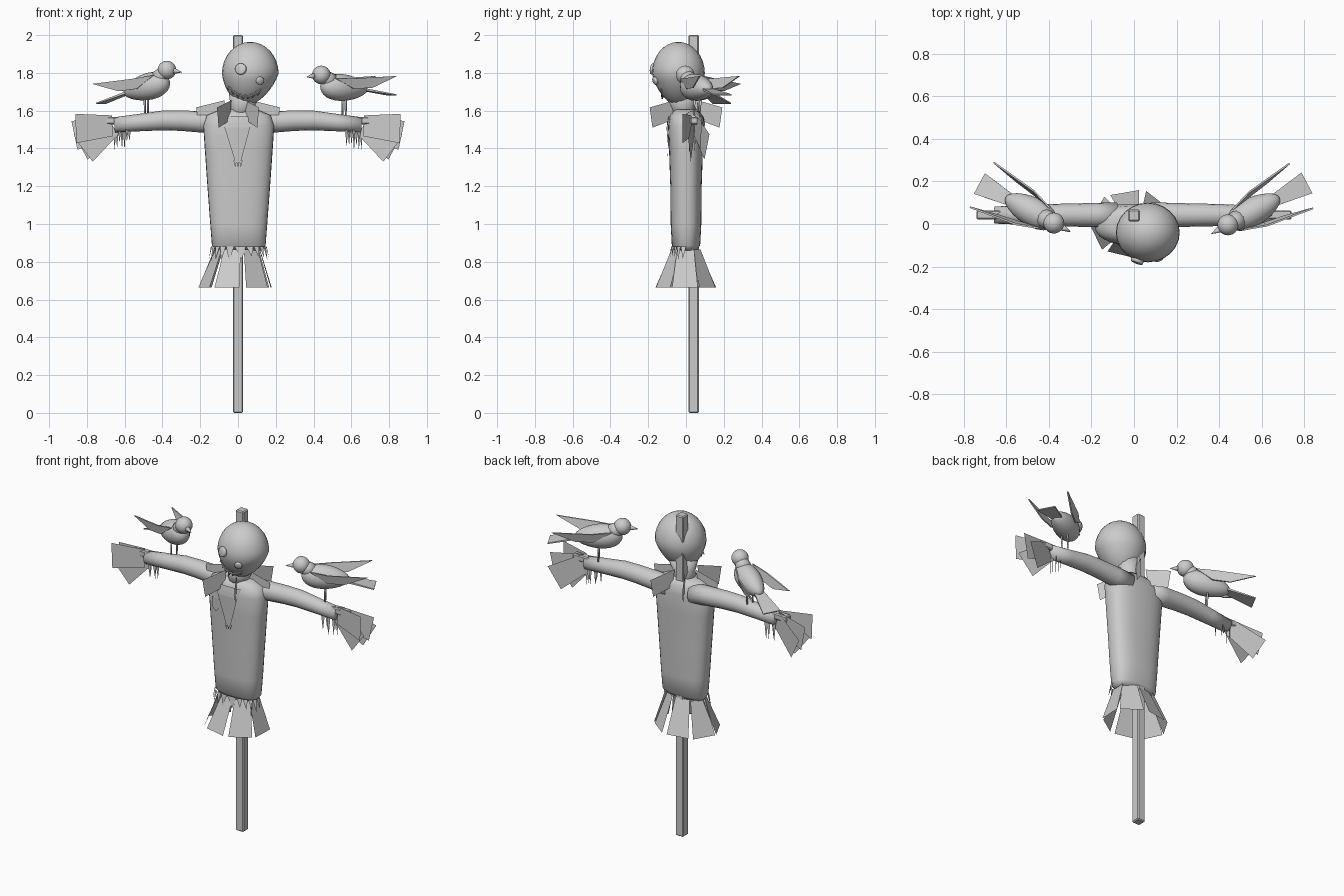
import bpy, bmesh, math, random
from mathutils import Vector, Matrix

if "Cube" in bpy.data.objects:
    bpy.data.objects.remove(bpy.data.objects["Cube"])
random.seed(4)
R = math.radians

grey = bpy.data.materials.new("plain grey")
grey.diffuse_color = (0.6, 0.6, 0.6, 1)
grey.use_nodes = True
grey.node_tree.nodes["Principled BSDF"].inputs["Base Color"].default_value = grey.diffuse_color


def add_mesh(name, verts, faces, smooth=False):
    me = bpy.data.meshes.new(name)
    me.from_pydata([tuple(v) for v in verts], [], faces)
    me.materials.append(grey)
    if smooth:
        me.polygons.foreach_set("use_smooth", [True] * len(me.polygons))
    ob = bpy.data.objects.new(name, me)
    bpy.context.collection.objects.link(ob)
    return ob


def loft(name, rings, smooth=True):
    n = len(rings[0])
    verts = [v for r in rings for v in r]
    faces = [(i * n + j, i * n + (j + 1) % n, (i + 1) * n + (j + 1) % n, (i + 1) * n + j)
             for i in range(len(rings) - 1) for j in range(n)]
    faces += [tuple(range(n - 1, -1, -1)), tuple(range(len(verts) - n, len(verts)))]
    ob = add_mesh(name, verts, faces, smooth)
    bm = bmesh.new()
    bm.from_mesh(ob.data)
    bmesh.ops.recalc_face_normals(bm, faces=bm.faces)
    bm.to_mesh(ob.data)
    bm.free()
    return ob


def tube(name, pts, n=12):
    """Round tube through (position, radius) points."""
    rings = []
    for i, (p, r) in enumerate(pts):
        a, b = Vector(pts[max(i - 1, 0)][0]), Vector(pts[min(i + 1, len(pts) - 1)][0])
        q = (b - a).to_track_quat('Z', 'Y')
        rings.append([Vector(p) + q @ Vector((r * math.cos(t), r * math.sin(t), 0))
                      for t in (2 * math.pi * k / n for k in range(n))])
    return loft(name, rings)


def box(name, c, s):
    bm = bmesh.new()
    bmesh.ops.create_cube(bm, size=1, matrix=Matrix.Translation(c) @ Matrix.Diagonal((*s, 1)))
    ob = add_mesh(name, [], [])
    bm.to_mesh(ob.data)
    bm.free()
    m = ob.modifiers.new("bevel", 'BEVEL')
    m.width = 0.006
    m.segments = 1


def ball(name, mat, shape=None):
    bm = bmesh.new()
    bmesh.ops.create_uvsphere(bm, u_segments=24, v_segments=16, radius=1)
    for v in bm.verts:
        v.co = mat @ (shape(v.co) if shape else v.co)
    ob = add_mesh(name, [], [])
    bm.to_mesh(ob.data)
    bm.free()
    ob.data.polygons.foreach_set("use_smooth", [True] * len(ob.data.polygons))


# wooden cross
box("upright_pole", (0, 0.04, 1.0), (0.055, 0.055, 2.0))
box("cross_bar", (0, 0.043, 1.547), (1.48, 0.042, 0.038))

# torso: height, half width, half depth
LEVELS = [(0.86, .125, .05), (0.885, .142, .075), (1.0, .151, .081), (1.2, .166, .083),
          (1.4, .18, .09), (1.52, .188, .095), (1.575, .17, .085), (1.605, .10, .06)]


def sup(t, e=0.78):
    return math.copysign(abs(math.cos(t)) ** e, math.cos(t)), math.copysign(abs(math.sin(t)) ** e, math.sin(t))


ANG = [2 * math.pi * k / 32 for k in range(32)]
loft("shirt_body", [[Vector((.004 + a * sup(t)[0], b * sup(t)[1], z)) for t in ANG] for z, a, b in LEVELS])


def chest(x, z, off=0.004):
    """Point just in front of the shirt."""
    for (z0, a0, b0), (z1, a1, b1) in zip(LEVELS, LEVELS[1:]):
        if z0 <= z <= z1:
            f = (z - z0) / (z1 - z0)
            a, b = a0 + (a1 - a0) * f, b0 + (b1 - b0) * f
            u = min(abs(x - .004) / a, 1) ** (2 / .78)
            return Vector((x, -b * (1 - u) ** .39 - off, z))
    return Vector((x, -0.06, z))


# bib with torn lower edge, and chest patch
cols, rows = 6, 8
bv, bf = [], []
for i in range(rows + 1):
    f = i / rows
    z = 1.57 - 0.24 * f
    for j in range(cols + 1):
        bv.append(chest(-.09 + .075 * f + (.17 - .14 * f) * j / cols, z, .008))
for i in range(rows):
    for j in range(cols):
        k = i * (cols + 1) + j
        bf.append((k, k + cols + 1, k + cols + 2, k + 1))
add_mesh("bib", bv, bf)
for x in (-.015, .0, .015):
    add_mesh("bib_tear", [chest(x - .009, 1.335, .008), chest(x, 1.3, .008), chest(x + .009, 1.335, .008)], [(0, 1, 2)])
add_mesh("chest_patch", [chest(x, z, .007) for x, z in
         ((-.122, 1.475), (-.122, 1.41), (-.09, 1.39), (-.065, 1.415), (-.065, 1.475))], [(0, 1, 2, 3, 4)])

# torn shirt hem along the front
for k in range(11):
    t0 = R(185 + k * 16)
    p = []
    for dt, z, s in ((0, .88, 1.02), (R(8), .80 + random.uniform(0, .03), 1.12), (R(15), .88, 1.02)):
        c, s2 = sup(t0 + dt)
        p.append((.004 + .145 * s * c, .078 * s * s2, z))
    add_mesh("hem_tear", p, [(0, 1, 2)])

# straw skirt under the shirt
for k in range(7):
    t = R(255 + k * 360 / 7)
    top = Vector((.0 + .115 * math.cos(t), .065 * math.sin(t), .865))
    bot = Vector((-.01 + .185 * math.cos(t), .15 * math.sin(t), .665))
    tan = Vector((-math.sin(t), math.cos(t) * .9, 0)).normalized()
    add_mesh("skirt_straw", [top - tan * .045, bot - tan * .068, bot + tan * .068, top + tan * .045], [(0, 1, 2, 3)])

# upright straw cards radiating around the neck
for k in range(6):
    t = R(k * 60)
    rad = Vector((math.cos(t), math.sin(t), 0))
    add_mesh("collar_straw", [rad * r + Vector((0, 0, z)) for r, z in
             ((.07, 1.655), (.085, 1.55), (.205, 1.51), (.222, 1.617))], [(0, 1, 2, 3)])

# sleeves, torn cuffs and straw hands
for s, side in ((-1, "left"), (1, "right")):
    tube(side + "_sleeve", [((s * x, .042, z), r) for x, z, r in
         ((.08, 1.53, .06), (.18, 1.54, .057), (.3, 1.547, .054), (.4, 1.548, .052),
          (.52, 1.537, .046), (.655, 1.525, .04))], 16)
    for k in range(7):
        x, y = s * (.575 + .013 * k), .042 + random.uniform(-.03, .03)
        z = 1.5 - 0.0002 * k
        add_mesh(side + "_cuff_tear", [(x - .008, y - .006, z), (x + .008, y + .006, z),
                 (x, y, z - random.uniform(.05, .12))], [(0, 1, 2)])
    for yaw, pitch, y, ln in ((-14, 2, .03, .2), (10, 12, .045, .21), (20, 30, .05, .21), (-8, 38, .04, .2)):
        d = Vector((s * math.cos(R(yaw)), math.sin(R(yaw)), 0))
        u = d * math.cos(R(pitch)) - Vector((0, 0, math.sin(R(pitch))))
        v = d * math.sin(R(pitch)) + Vector((0, 0, math.cos(R(pitch))))
        p = Vector((s * .665, y, 1.52))
        add_mesh(side + "_hand_straw", [p + v * .055, p - v * .055, p + u * ln - v * .085, p + u * ln + v * .07],
                 [(0, 1, 2, 3)])

# sack head, leaning and narrower toward the neck
HC = Vector((.065, -.04, 1.797))


def taper(z):
    return 1 + .22 * min(z, 0)


ball("sack_head", Matrix.Translation(HC) @ Matrix.Diagonal((.15, .14, .167, 1)),
     lambda c: Vector((c.x * taper(c.z) + .13 * min(c.z, 0), c.y * taper(c.z), c.z)))
tube("neck", [((.005, 0, 1.57), .07), ((.02, -.015, 1.62), .062), ((.035, -.025, 1.7), .09)], 16)


def face(x, z, off):
    dz = (z - HC.z) / .167
    dx = ((x - HC.x) / .15 - .13 * min(dz, 0)) / taper(dz)
    return Vector((x, HC.y - .14 * taper(dz) * math.sqrt(max(.02, 1 - dz * dz - dx * dx)) - off, z))


# button eyes
for x, z, r, nm in ((.016, 1.82, .03, "large_eye"), (.115, 1.76, .021, "small_eye")):
    p = face(x, z, 0)
    n = (p - HC).normalized()
    tube(nm, [(p - n * .006, r), (p + n * .01, r), (p + n * .013, r * .8)], 16)

# stitched mouth
mouth = []
for k in range(13):
    f = k / 12
    mouth.append(face(-.05 + .165 * f, 1.722 - .018 * f - .042 * 4 * f * (1 - f) * .9, .006))
tube("mouth_thread", [(p, .0035) for p in mouth], 6)
for k, p in enumerate(mouth):
    h = Vector((.005 * (-1) ** k, 0, .012))
    tube("mouth_stitch", [(p - h, .003), (p + h, .003)], 5)


# birds: local +x is forward
def bird(name, pos, yaw, pitch, arm_top):
    M = Matrix.Translation(pos) @ Matrix.Rotation(R(yaw), 4, 'Z')
    T = M @ Matrix.Rotation(R(-pitch), 4, 'Y')
    ball(name + "_body", T @ Matrix.Diagonal((.138, .068, .07, 1)),
         lambda c: Vector((c.x, c.y * (1 + .15 * c.x), c.z * (1 + .2 * c.x))))
    hd = T @ Vector((.14, 0, .06))
    ball(name + "_head", Matrix.Translation(hd) @ Matrix.Scale(.049, 4))
    fw = M.to_3x3() @ Vector((1, 0, -.12))
    tube(name + "_beak", [(hd + fw * .038, .018), (hd + fw * .09, .001)], 8)
    tube(name + "_neck", [(T @ Vector((.07, 0, .02)), .05), (hd, .036)], 12)
    # tail fan
    tv = [T @ Vector(v) for v in ((-.09, .025, .005), (-.09, -.025, .005), (-.285, -.055, -.02), (-.285, .055, -.02),
                                  (-.09, .025, -.008), (-.09, -.025, -.008), (-.285, -.055, -.026), (-.285, .055, -.026))]
    add_mesh(name + "_tail", tv, [(0, 3, 2, 1), (4, 5, 6, 7), (0, 1, 5, 4), (1, 2, 6, 5), (2, 3, 7, 6), (3, 0, 4, 7)])
    for s in (-1, 1):
        # half-folded wing blade
        wv = [(.085, .05, .045), (-.02, .085, .05), (-.25, .115, .075), (-.12, .085, .005), (-.02, .069, -.005)]
        add_mesh(name + "_wing", [T @ Vector((x, s * (y + o), z)) for o in (0, .008) for x, y, z in wv],
                 [(0, 1, 2, 3, 4)[::s], (9, 8, 7, 6, 5)[::s]] +
                 [(i, i + 5, (i + 1) % 5 + 5, (i + 1) % 5)[::s] for i in range(5)])
        # leg
        a = M @ Vector((0, s * .018, -.05))
        tube(name + "_leg", [(a, .006), ((a.x, a.y, arm_top), .005)], 6)


bird("left_bird", (-.485, .062, 1.725), -28, 13, 1.58)
bird("right_bird", (.562, .06, 1.722), 208, 3, 1.57)
